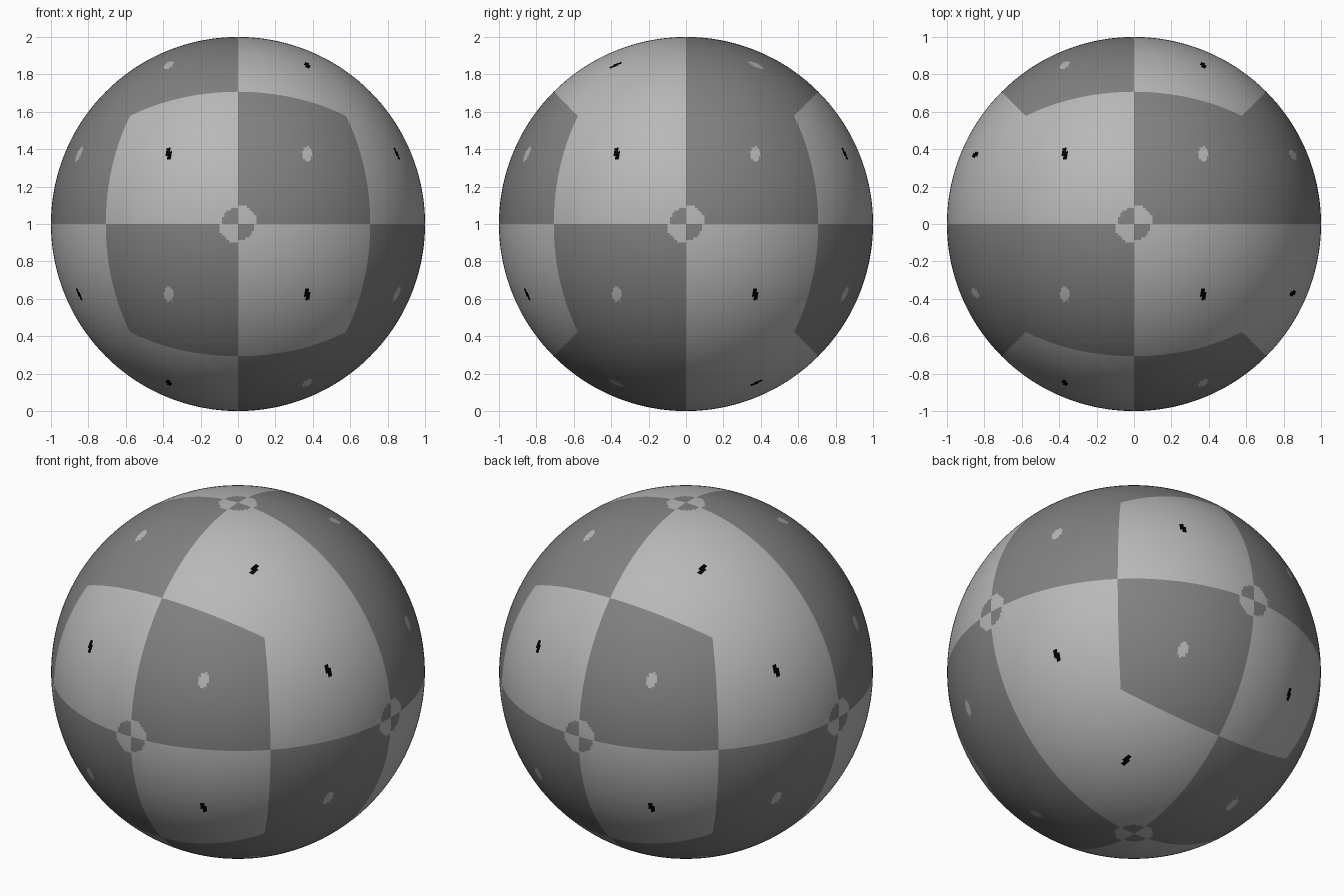
import bpy, bmesh, math

if "Cube" in bpy.data.objects:
    bpy.data.objects.remove(bpy.data.objects["Cube"])

SEGMENTS = 128        # grid cells along each side of the cube-sphere (even)
RADIUS = 1.0


def material(name, value):
    m = bpy.data.materials.new(name)
    m.diffuse_color = (value, value, value, 1)
    m.use_nodes = True
    m.node_tree.nodes["Principled BSDF"].inputs["Base Color"].default_value = m.diffuse_color
    return m


# Which colour a point on the unit sphere gets
LIGHT, DARK, BLACK = 0, 1, 2


def colour_at(p):
    axis = max(range(3), key=lambda i: abs(p[i]))
    u, v = [p[i] for i in range(3) if i != axis]
    # checker of four quadrants on each of the six sides
    sign = p.x * p.y * p.z
    light = sign > 0 if axis == 1 else sign < 0
    # inverted disc in the middle of each side
    if math.hypot(u, v) < (0.09 if light else 0.102):
        return DARK if light else LIGHT
    # small spot in the middle of each quadrant
    du, dv = abs(u) - 0.37, abs(v) - 0.375
    if light:
        return BLACK if (du / 0.014) ** 2 + (dv / 0.036) ** 2 < 1 else LIGHT
    return LIGHT if (du / 0.026) ** 2 + (dv / 0.038) ** 2 < 1 else DARK


# Ball: a finely divided cube blown up to a sphere with even cells
bm = bmesh.new()
bmesh.ops.create_cube(bm, size=2)
bmesh.ops.subdivide_edges(bm, edges=bm.edges[:], cuts=SEGMENTS - 1,
                          use_grid_fill=True)
for v in bm.verts:
    for i in range(3):
        v.co[i] = math.tan(v.co[i] * math.pi / 4)
    v.co = v.co.normalized() * RADIUS

# Painted checker, discs and spots
for f in bm.faces:
    f.smooth = True
    f.material_index = colour_at(f.calc_center_median().normalized())

bmesh.ops.translate(bm, verts=bm.verts[:], vec=(0, 0, RADIUS))
mesh = bpy.data.meshes.new("checkered_ball")
bm.to_mesh(mesh)
bm.free()

for name, value in (("light grey", 0.48), ("dark grey", 0.22), ("black", 0.0)):
    mesh.materials.append(material(name, value))

ball = bpy.data.objects.new("checkered_ball", mesh)
bpy.context.collection.objects.link(ball)
